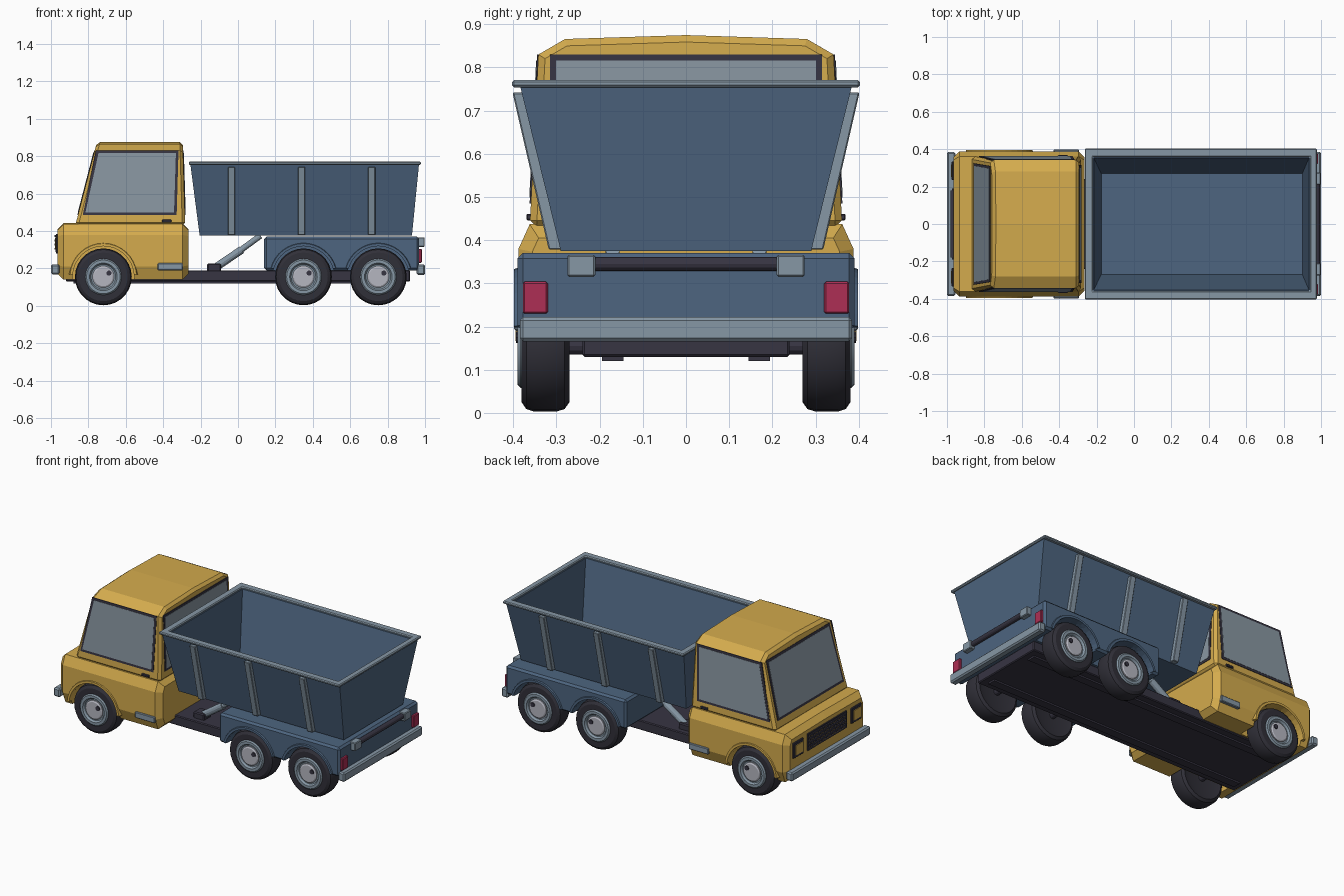
import bpy, bmesh, math
from mathutils import Vector

if "Cube" in bpy.data.objects:
    bpy.data.objects.remove(bpy.data.objects["Cube"])


def material(name, rgb):
    m = bpy.data.materials.new(name)
    m.diffuse_color = (*rgb, 1)
    m.use_nodes = True
    m.node_tree.nodes["Principled BSDF"].inputs["Base Color"].default_value = m.diffuse_color
    return m


YELLOW = material("yellow paint", (0.66, 0.41, 0.075))
BLUE = material("blue paint", (0.075, 0.130, 0.215))
METAL = material("grey metal", (0.24, 0.31, 0.375))
GLASS = material("window glass", (0.25, 0.31, 0.36))
DARK = material("dark trim", (0.038, 0.035, 0.055))
TYRE = material("tyre rubber", (0.030, 0.029, 0.040))
HUB = material("pale hub", (0.46, 0.47, 0.53))
RED = material("red lamp", (0.42, 0.028, 0.09))


def make(name, verts, faces, mat, bevel=0, limit=40, smooth=False):
    me = bpy.data.meshes.new(name)
    me.from_pydata([tuple(v) for v in verts], [], faces)
    bm = bmesh.new()
    bm.from_mesh(me)
    bmesh.ops.remove_doubles(bm, verts=bm.verts, dist=1e-5)
    bmesh.ops.recalc_face_normals(bm, faces=bm.faces)
    if bevel:
        edges = [e for e in bm.edges if len(e.link_faces) == 2
                 and e.calc_face_angle() > math.radians(limit)]
        bmesh.ops.bevel(bm, geom=edges, offset=bevel, segments=1, affect='EDGES')
    bm.to_mesh(me)
    bm.free()
    me.materials.append(mat)
    ob = bpy.data.objects.new(name, me)
    bpy.context.collection.objects.link(ob)
    if smooth:
        bpy.ops.object.select_all(action='DESELECT')
        ob.select_set(True)
        bpy.context.view_layer.objects.active = ob
        bpy.ops.object.shade_smooth_by_angle(angle=math.radians(28))
    return ob


def loft(name, rings, mat, closed=False, **kw):
    """Skin equal-length rings; cap the ends or join last to first."""
    n, k = len(rings[0]), len(rings)
    verts = [v for r in rings for v in r]
    faces = []
    for i in range(k if closed else k - 1):
        j = (i + 1) % k
        faces += [(i*n + a, i*n + (a+1) % n, j*n + (a+1) % n, j*n + a) for a in range(n)]
    if not closed:
        faces += [tuple(range(n)), tuple(range((k-1)*n, k*n))]
    return make(name, verts, faces, mat, **kw)


def rect(x0, x1, y, z):
    return [(x0, -y, z), (x1, -y, z), (x1, y, z), (x0, y, z)]


def box(name, x, y, z, mat, bevel=0.0):
    rings = [[(x[0], y[0], h), (x[1], y[0], h), (x[1], y[1], h), (x[0], y[1], h)] for h in z]
    return loft(name, rings, mat, bevel=bevel)


def section_body(name, half, front, back, mat, **kw):
    """Half cross-section (y, z) mirrored and run from front(z) to back(z)."""
    prof = half + [(-y, z) for y, z in reversed(half) if y]
    return loft(name, [[(f(z), y, z) for y, z in prof] for f in (front, back)], mat, **kw)


def plate(name, pts, push, mat):
    """Thin panel: polygon extruded along a short vector."""
    p = Vector(push)
    return loft(name, [[Vector(q) - p for q in pts], [Vector(q) + p for q in pts]], mat)


def lathe_y(name, prof, cx, cz, s, mat, seg=28, smooth=True):
    """Profile (radius, y) spun about a sideways axis."""
    rings = [[(cx + r*math.cos(2*math.pi*a/seg), s*y, cz + r*math.sin(2*math.pi*a/seg))
              for a in range(seg)] for r, y in prof]
    return loft(name, rings, mat, smooth=smooth)


def rod(name, a, b, r, mat, seg=12):
    a, b = Vector(a), Vector(b)
    q = (b - a).to_track_quat('Z', 'Y')
    circ = [q @ Vector((r*math.cos(2*math.pi*i/seg), r*math.sin(2*math.pi*i/seg), 0))
            for i in range(seg)]
    return loft(name, [[a + c for c in circ], [b + c for c in circ]], mat, smooth=True)


def cut_arches(ob, xs):
    for x in xs:
        for s in (-1, 1):
            c = lathe_y("arch_cutter", [(0.166, 0.25), (0.166, 0.5)], x, WZ, s, DARK, smooth=False)
            c.hide_render = True
            m = ob.modifiers.new("arch", 'BOOLEAN')
            m.operation, m.object, m.solver = 'DIFFERENCE', c, 'EXACT'
            bpy.context.view_layer.objects.active = ob
            bpy.ops.object.modifier_apply(modifier=m.name)
            bpy.data.objects.remove(c)


def arch_lip(name, x, s, y0, y1, start, mat):
    rings = []
    for i in range(17):
        t = math.radians(start + (180 - 2*start)*i/16)
        rings.append([(x + r*math.cos(t), s*y, WZ + r*math.sin(t))
                      for r, y in ((0.164, y0), (0.164, y1), (0.178, y1), (0.188, y0))])
    loft(name, rings, mat)


WZ = 0.155
FRONT_X, REAR_X = -0.72, (0.35, 0.75)

# Chassis with two rails
box("chassis", (-0.92, 0.92), (-0.24, 0.24), (0.13, 0.19), DARK, 0.005)
for s in (-1, 1):
    box("chassis_rail", (-0.88, 0.88), sorted((s*0.145, s*0.195)), (0.12, 0.14), DARK)

# Cab: lower body, tapered upper body
lower = section_body("cab_lower", [(0.36, 0.14), (0.388, 0.21), (0.388, 0.38), (0.362, 0.437), (0, 0.442)],
                     lambda z: -0.965, lambda z: -0.265, YELLOW, bevel=0.032, limit=75)
cut_arches(lower, [FRONT_X])


def cab_front(z):
    return -0.87 + (z - 0.43)*0.26


def cab_back(z):
    return -0.282 - (z - 0.43)*0.03


def cab_side(z):
    return 0.362 - (z - 0.43)*0.05


section_body("cab_upper", [(cab_side(0.43), 0.43), (cab_side(0.83), 0.83), (0.28, 0.866), (0, 0.875)],
             cab_front, cab_back, YELLOW, bevel=0.016, limit=75)

# Windows: dark frame plate with a glass plate on top
for name, e, push, mat in (("frame", 0.0, 0.003, DARK), ("glass", 0.014, 0.0045, GLASS)):
    z0, z1 = 0.485 + e, 0.83 - e
    for s in (-1, 1):
        pts = [(-0.83 + e, z0), (-0.76 + e, z1), (-0.318 - e, z1), (-0.328 - e, z0)]
        plate("side_window_" + name, [(x, s*cab_side(z), z) for x, z in pts], (0, push, 0), mat)
    for part, fx, yb, yt, d in (("windshield_", cab_front, 0.325, 0.31, (push, 0, -push*0.26)),
                                ("rear_window_", cab_back, 0.315, 0.315, (push, 0, 0))):
        pts = [(-yb + e, z0), (yb - e, z0), (yt - e, z1), (-yt + e, z1)]
        plate(part + name, [(fx(z), y, z) for y, z in pts], d, mat)

# Front face: grille, headlights, bumper
box("grille", (-0.972, -0.96), (-0.19, 0.19), (0.28, 0.385), DARK)
for i in range(4):
    z = 0.294 + i*0.0225
    box("grille_gap", (-0.974, -0.965), (-0.175, 0.175), (z, z + 0.006), YELLOW)
    box("grille_slat", (-0.98, -0.965), (-0.18, 0.18), (z + 0.006, z + 0.0165), DARK)
for s in (-1, 1):
    box("headlight_frame", (-0.975, -0.96), sorted((s*0.235, s*0.335)), (0.285, 0.38), DARK, 0.004)
    box("headlight_lens", (-0.979, -0.97), sorted((s*0.252, s*0.318)), (0.302, 0.363), YELLOW)
box("front_bumper", (-1.0, -0.955), (-0.385, 0.385), (0.168, 0.222), METAL, 0.008)

# Rear fender block with wheel arches
fender = box("rear_fender", (0.14, 0.968), (-0.39, 0.39), (0.19, 0.37), BLUE, 0.012)
cut_arches(fender, REAR_X)

# Rear bumper, hinge and lamps
box("rear_bumper", (0.955, 1.0), (-0.385, 0.385), (0.165, 0.222), METAL, 0.008)
rod("hinge_bar", (0.978, -0.22, 0.345), (0.978, 0.22, 0.345), 0.016, DARK)
for s in (-1, 1):
    box("hinge_block", (0.955, 0.998), sorted((s*0.21, s*0.275)), (0.315, 0.366), METAL, 0.004)
    box("tail_lamp", (0.96, 0.983), sorted((s*0.32, s*0.378)), (0.23, 0.304), RED, 0.004)

# Dump bed: hollow tapered tub, rim and ribs
loft("dump_bed", [rect(-0.205, 0.93, 0.29, 0.375), rect(-0.255, 0.968, 0.385, 0.76),
                  rect(-0.215, 0.935, 0.352, 0.76), rect(-0.175, 0.90, 0.27, 0.40)], BLUE)
loft("bed_rim", [rect(-0.263, 0.978, 0.403, 0.754), rect(-0.263, 0.978, 0.403, 0.771),
                 rect(-0.22, 0.94, 0.358, 0.771), rect(-0.22, 0.94, 0.358, 0.754)],
     METAL, closed=True, bevel=0.005)
for s in (-1, 1):
    for x in (-0.035, 0.34, 0.715):
        loft("bed_rib", [[(x - 0.019, s*y, z), (x + 0.019, s*y, z), (x + 0.019, s*(y + 0.034), z),
                          (x - 0.019, s*(y + 0.034), z)]
                         for y, z in ((0.284, 0.378), (0.368, 0.742))], METAL, bevel=0.003)

    # Lifting rams
    y = s*0.17
    box("ram_foot", (-0.165, -0.09), (y - 0.035, y + 0.035), (0.18, 0.226), DARK, 0.006)
    rod("ram_cylinder", (-0.12, y, 0.205), (0.02, y, 0.30), 0.021, METAL)
    rod("ram_piston", (0.0, y, 0.287), (0.12, y, 0.375), 0.016, METAL)

    # Steps, handles and arch lips
    box("cab_step", (-0.43, -0.295), sorted((s*0.375, s*0.398)), (0.19, 0.228), METAL, 0.004)
    box("door_handle", (-0.405, -0.355), sorted((s*0.355, s*0.37)), (0.446, 0.461), DARK, 0.003)
    arch_lip("cab_arch_lip", FRONT_X, s, 0.36, 0.395, 4, YELLOW)
    for x in REAR_X:
        arch_lip("fender_arch_lip", x, s, 0.37, 0.398, 15, BLUE)

    # Wheels
    for x in (FRONT_X, *REAR_X):
        lathe_y("tyre", [(0.09, 0.28), (0.13, 0.27), (0.146, 0.281), (0.152, 0.30), (0.152, 0.352),
                         (0.146, 0.37), (0.13, 0.381), (0.097, 0.381), (0.09, 0.365)], x, WZ, s, TYRE)
        lathe_y("wheel_rim", [(0.097, 0.36), (0.097, 0.383), (0.09, 0.39), (0.074, 0.39),
                              (0.066, 0.378), (0.05, 0.376)], x, WZ, s, METAL)
        lathe_y("hub_cap", [(0.058, 0.37), (0.058, 0.383), (0.05, 0.388)], x, WZ, s, HUB)
        lathe_y("valve", [(0.014, 0.38), (0.014, 0.394)], x + 0.03, WZ + 0.02, s, DARK, seg=10)
for x in (FRONT_X, *REAR_X):
    rod("axle", (x, -0.3, WZ), (x, 0.3, WZ), 0.02, DARK)
